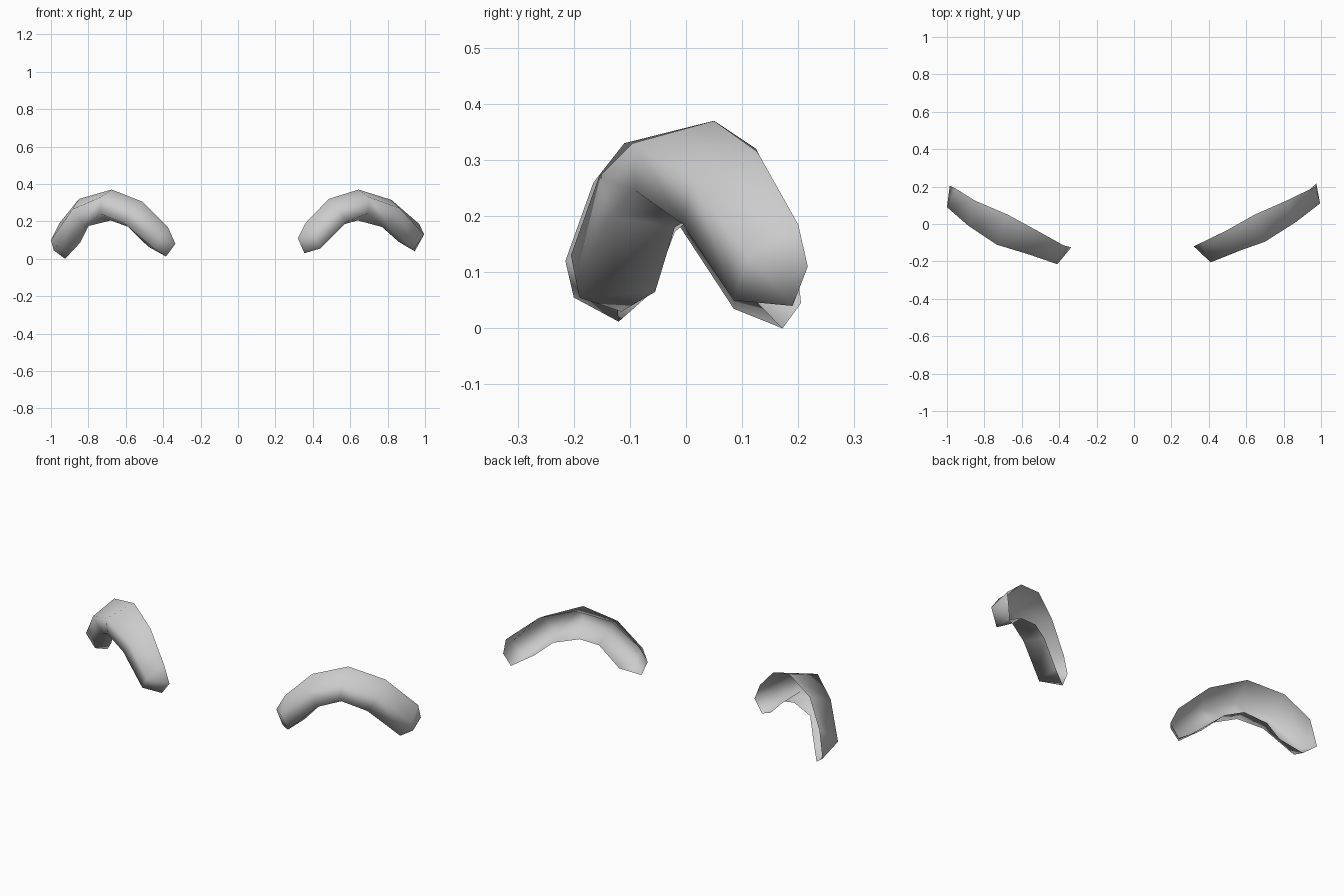
import bpy, bmesh

grey = bpy.data.materials.new("light_grey")
grey.diffuse_color = (0.6, 0.6, 0.6, 1)


def brow(name, rows, inner_tip, outer_tip):
    """Open-backed arched shell: four long rows of points plus two closing tips."""
    bm = bmesh.new()
    r = [[bm.verts.new(p) for p in row] for row in rows]
    # long strips: top side, front, underside
    for a, b in zip(r, r[1:]):
        for i in range(len(a) - 1):
            bm.faces.new((a[i], a[i + 1], b[i + 1], b[i]))
    # rounded ends, curving back to the rim
    for tip, k in ((inner_tip, 0), (outer_tip, -1)):
        t, b = [bm.verts.new(p) for p in tip]
        bm.faces.new((r[0][k], r[1][k], t))
        bm.faces.new((r[1][k], r[2][k], b, t))
        bm.faces.new((r[2][k], r[3][k], b))
    bmesh.ops.recalc_face_normals(bm, faces=bm.faces)
    # make the shell face forwards
    if sum(f.normal.y * f.calc_area() for f in bm.faces) > 0:
        bmesh.ops.reverse_faces(bm, faces=bm.faces)
    for f in bm.faces:
        f.smooth = True
    me = bpy.data.meshes.new(name)
    bm.to_mesh(me)
    bm.free()
    me.materials.append(grey)
    bpy.context.collection.objects.link(bpy.data.objects.new(name, me))


# rows run inner to outer: top rim, front upper, front lower, bottom rim
brow("right_brow", [
    [(.36, -.10, .19), (.485, -.04, .32), (.645, .05, .37), (.82, .127, .315), (.97, .20, .185)],
    [(.41, -.205, .13), (.53, -.155, .27), (.70, -.095, .33), (.865, .01, .27), (.995, .11, .13)],
    [(.44, -.19, .055), (.585, -.135, .20), (.70, -.09, .245), (.80, -.005, .185), (.94, .085, .05)],
    [(.45, -.055, .065), (.55, -.02, .18), (.64, .02, .205), (.77, .07, .17), (.86, .11, .09)],
], [(.32, -.12, .11), (.355, -.115, .03)], [(.975, .217, .11), (.945, .19, .04)])

brow("left_brow", [
    [(-.375, -.115, .17), (-.51, -.04, .305), (-.675, .05, .37), (-.85, .125, .32), (-.955, .19, .19)],
    [(-.41, -.215, .12), (-.555, -.165, .26), (-.735, -.11, .33), (-.885, -.01, .265), (-1.0, .09, .10)],
    [(-.45, -.20, .055), (-.61, -.14, .19), (-.735, -.10, .24), (-.825, -.01, .18), (-.94, .085, .035)],
    [(-.48, -.06, .065), (-.59, -.02, .172), (-.68, .02, .205), (-.80, .05, .175), (-.845, .09, .085)],
], [(-.335, -.125, .08), (-.385, -.12, .012)], [(-.985, .205, .045), (-.925, .172, 0)])
